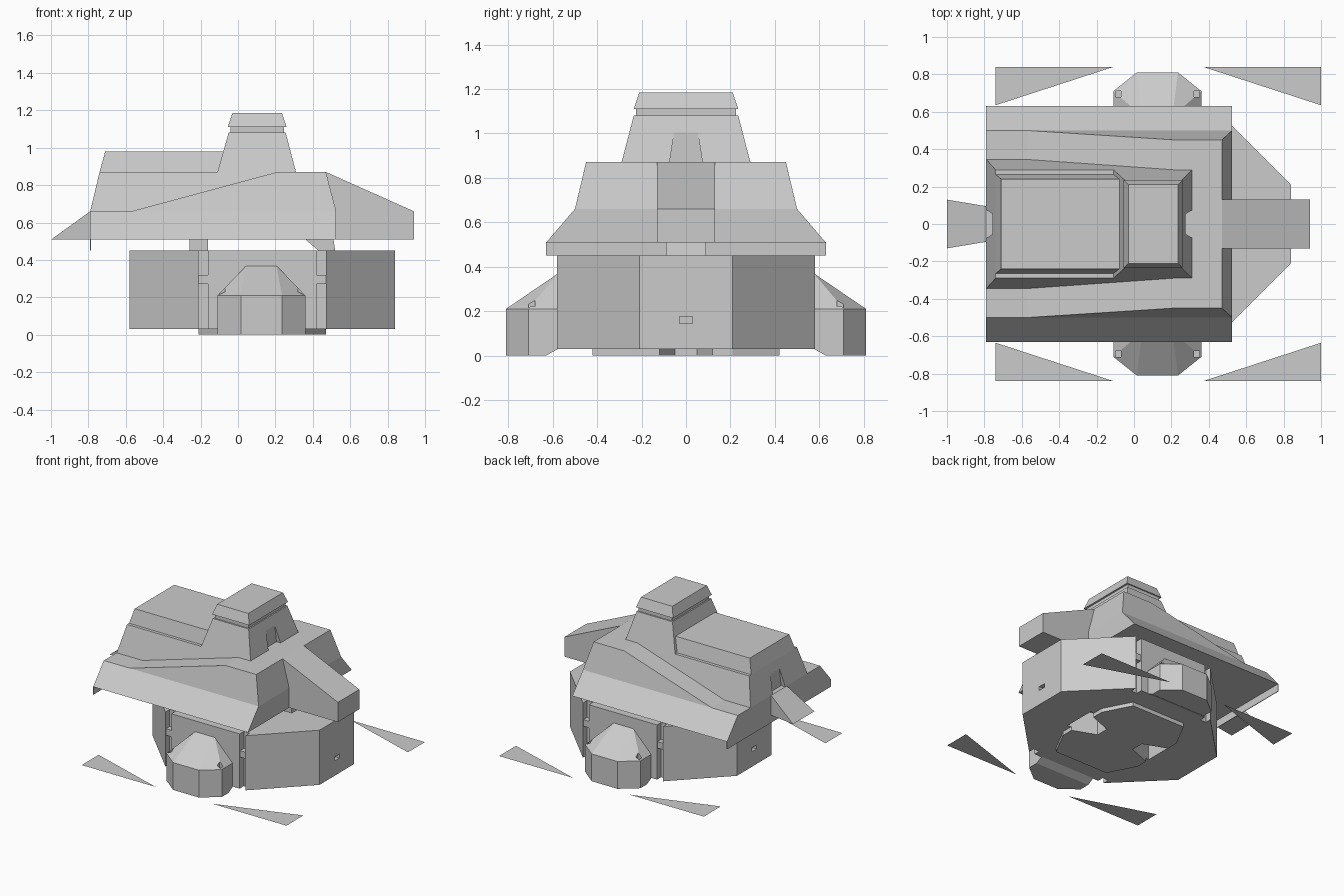
import bpy, bmesh

if "Cube" in bpy.data.objects:
    bpy.data.objects.remove(bpy.data.objects["Cube"])

CX = 0.13  # x of the drum's own centre


def hull(name, pts):
    """Flat-faced convex solid around a few points."""
    bm = bmesh.new()
    for p in pts:
        bm.verts.new(p)
    res = bmesh.ops.convex_hull(bm, input=bm.verts[:])
    bad = {v for v in res["geom_interior"] + res["geom_unused"]
           if isinstance(v, bmesh.types.BMVert)}
    bmesh.ops.delete(bm, geom=list(bad), context='VERTS')
    bmesh.ops.dissolve_limit(bm, angle_limit=0.01, verts=bm.verts[:], edges=bm.edges[:])
    bmesh.ops.recalc_face_normals(bm, faces=bm.faces[:])
    me = bpy.data.meshes.new(name)
    bm.to_mesh(me)
    bm.free()
    ob = bpy.data.objects.new(name, me)
    bpy.context.collection.objects.link(ob)
    return ob


def sym(name, pts):
    """Convex solid mirrored across y = 0."""
    return hull(name, [(x, s * y, z) for x, y, z in pts for s in (1, -1)])


def box(name, x0, x1, y0, y1, z0, z1):
    return hull(name, [(x, y, z) for x in (x0, x1) for y in (y0, y1) for z in (z0, z1)])


def frustum(name, low, high):
    """Each level is x0, x1, half width y, z."""
    return sym(name, [(x, y, z) for x0, x1, y, z in (low, high) for x in (x0, x1)])


def octagon(name, hx, hy, cx, cy, z0, z1):
    return sym(name, [(CX + s * a, b, z) for s in (1, -1)
                      for a, b in ((hx, cy), (cx, hy)) for z in (z0, z1)])


def cut(ob, cutters):
    """Carve the cutters out of ob, then remove them."""
    for c in cutters:
        c.hide_render = True
        m = ob.modifiers.new("cut", 'BOOLEAN')
        m.operation, m.solver, m.object = 'DIFFERENCE', 'EXACT', c
    dg = bpy.context.evaluated_depsgraph_get()
    me = bpy.data.meshes.new_from_object(ob.evaluated_get(dg))
    ob.modifiers.clear()
    ob.data = me
    for c in cutters:
        bpy.data.objects.remove(c)


# Drum body with corner slots, end ports and underside recesses
def recesses():
    return [sym("recess_cutter", [(CX + s * x, y, z) for x, y in
            ((0.16, 0.05), (0.26, 0.06), (0.37, 0.13)) for z in (-0.1, 0.17)])
            for s in (1, -1)]


drum = octagon("drum_body", 0.71, 0.58, 0.34, 0.21, 0.03, 0.45)
cutters = recesses()
for s in (1, -1):
    for x in (-0.21, 0.42):
        y0, y1 = sorted((s * 0.53, s * 0.65))
        cutters.append(box("slot_cutter", x, x + 0.05, y0, y1, -0.05, 0.5))
    x0, x1 = sorted((CX + s * 0.68, CX + s * 0.8))
    cutters.append(box("port_cutter", x0, x1, -0.03, 0.03, 0.145, 0.175))
cut(drum, cutters)
pad = octagon("bottom_pad", 0.34, 0.42, 0.23, 0.21, 0.0, 0.03)
cut(pad, recesses())
for s in (1, -1):
    for x in (-0.21, 0.42):
        y0, y1 = sorted((s * 0.52, s * 0.575))
        box("slot_clamp", x, x + 0.05, y0, y1, 0.27, 0.32)

# Side pods with faceted roofs
for s in (1, -1):
    pts = []
    for d in (1, -1):
        c = 0.125
        for z in (0.0, 0.21):
            pts += [(c + d * 0.11, s * 0.81, z), (c + d * 0.235, s * 0.71, z)]
        pts += [(c + d * 0.235, s * 0.63, 0.0), (c + d * 0.235, s * 0.575, 0.03),
                (c + d * 0.235, s * 0.575, 0.21), (c + d * 0.08, s * 0.575, 0.37)]
    pod = hull("side_pod", pts)
    cut(pod, [box("socket_cutter", x - 0.015, x + 0.015, s * 0.695 - 0.015,
                  s * 0.695 + 0.015, 0.17, 0.4) for x in (-0.085, 0.335)])

# Neck supports between drum and upper hull
box("rear_neck", -0.26, -0.16, -0.09, 0.09, 0.44, 0.52)
sym("front_neck", [(0.36, 0.09, 0.51), (0.43, 0.09, 0.45), (0.52, 0.09, 0.45), (0.51, 0.09, 0.51)])

# Upper hull: sloped skirt, rising deck and end lip
skirt = frustum("hull_skirt", (-0.79, 0.525, 0.63, 0.508), (-0.79, 0.525, 0.5, 0.66))
sym("hull_deck", [(-0.57, 0.5, 0.66), (0.525, 0.5, 0.66), (0.47, 0.45, 0.87), (0.21, 0.45, 0.87)])
box("end_lip", -0.79, -0.785, -0.63, 0.63, 0.45, 0.51)

# Ramps at both ends
sym("long_ramp", [(0.4, 0.13, 0.508), (0.94, 0.13, 0.508), (0.94, 0.13, 0.66),
                  (0.47, 0.13, 0.87), (0.4, 0.13, 0.87)])
sym("short_ramp", [(-1.0, 0.13, 0.508), (-0.79, 0.095, 0.508), (-0.79, 0.095, 0.66)])

# Superstructure with a doorway above the short ramp
cabin = frustum("cabin_base", (-0.79, 0.31, 0.345, 0.66), (-0.74, 0.31, 0.29, 0.87))
cut(cabin, [sym("door_cutter", [(x, y, z) for x in (-0.9, -0.755)
                                for y, z in ((0.085, 0.6), (0.055, 0.8))])])
frustum("cabin_roof", (-0.74, 0.0, 0.265, 0.87), (-0.71, 0.0, 0.24, 0.98))

# Tower with a doorway above the long ramp
tower = frustum("tower", (-0.11, 0.31, 0.29, 0.87), (-0.05, 0.255, 0.235, 1.08))
cut(tower, [sym("door_cutter", [(x, y, z) for x in (0.275, 0.4)
                                for y, z in ((0.085, 0.8), (0.052, 1.01))])])
frustum("tower_neck", (-0.04, 0.245, 0.225, 1.08), (-0.04, 0.245, 0.225, 1.11))
frustum("tower_cap", (-0.055, 0.26, 0.235, 1.11), (-0.03, 0.235, 0.21, 1.185))

# Flat corner triangles on the floor plane
for s in (1, -1):
    for x0, x1 in ((-0.74, -0.11), (1.0, 0.37)):
        me = bpy.data.meshes.new("corner_marker")
        v = [(x0, s * 0.84, 0), (x1, s * 0.84, 0), (x0, s * 0.635, 0)]
        up = (x1 - x0) * s < 0
        me.from_pydata(v, [], [(0, 1, 2) if up else (0, 2, 1)])
        bpy.context.collection.objects.link(bpy.data.objects.new("corner_marker", me))
